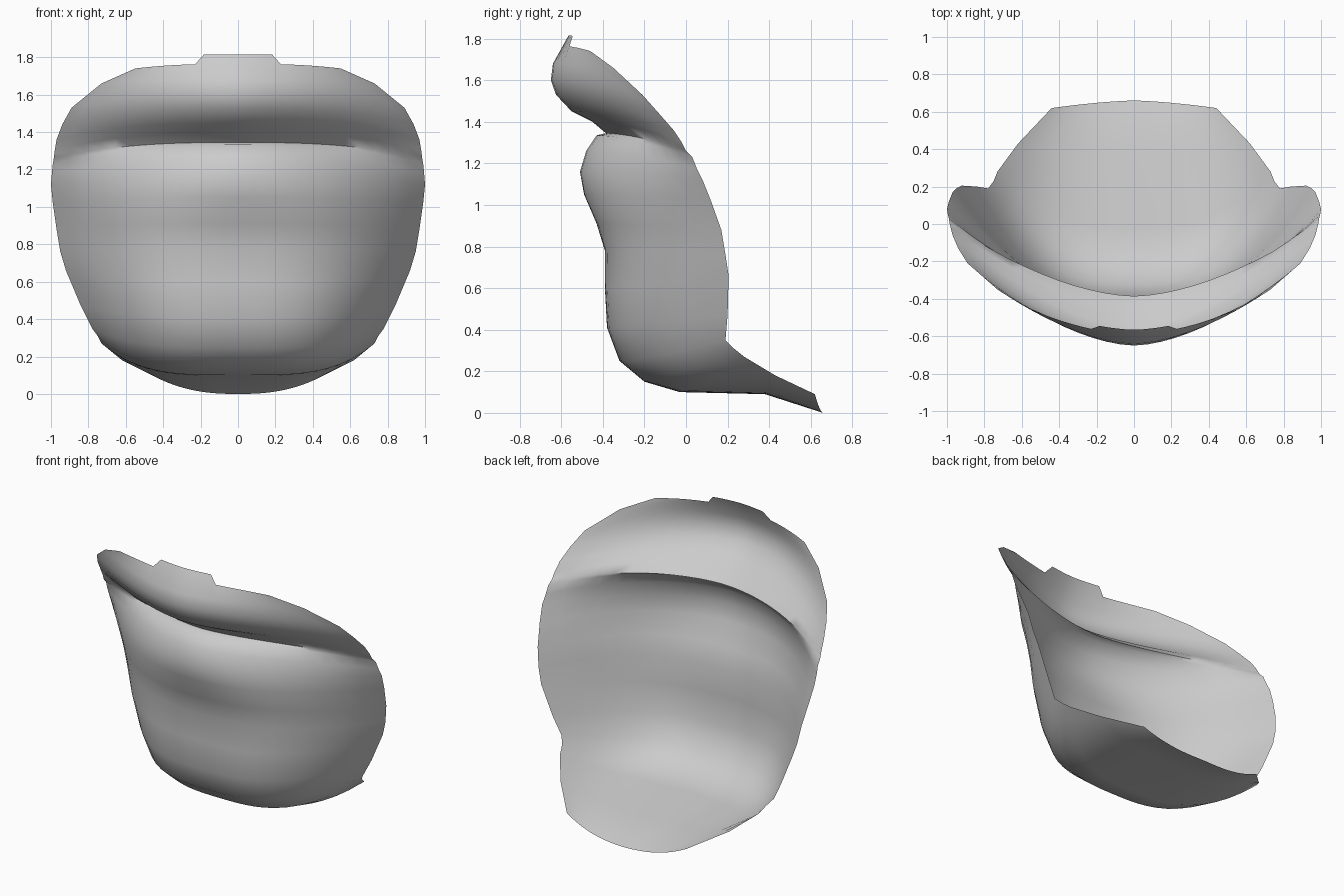
import bpy
import bmesh

cube = bpy.data.objects.get("Cube")
if cube:
    bpy.data.objects.remove(cube, do_unlink=True)

HALF_COLUMNS = 12

# Each row runs from the centre line to the side rim:
# centre y, centre z, rim x, rim y, rim z, fullness of the curve
upper_lip = [
    (-.59, 1.765, .55, -.46, 1.74, 1.7),
    (-.64, 1.68, .73, -.35, 1.66, 1.7),
    (-.65, 1.6, .89, -.21, 1.53, 1.7),
    (-.625, 1.53, .94, -.13, 1.44, 1.7),
    (-.55, 1.45, .97, -.06, 1.36, 1.7),
]
mouth_crease = [
    (-.45, 1.4, .98, -.02, 1.3, 1.7),
    (-.385, 1.345, .985, 0, 1.26, 1.7),
    (-.43, 1.335, .99, .03, 1.23, 1.7),
]
lower_lip = [
    (-.48, 1.26, .995, .05, 1.18, 1.8),
    (-.51, 1.16, 1, .08, 1.12, 1.9),
    (-.49, 1.05, .99, .12, 1.02, 2.2),
    (-.43, .91, .97, .17, .88, 2.5),
]
chin = [
    (-.39, .78, .95, .19, .76, 2.7),
    (-.39, .6, .92, .205, .66, 2.8),
    (-.38, .41, .84, .2, .47, 2.9),
    (-.32, .25, .78, .19, .35, 2.9),
]
jaw_underside = [
    (-.2, .15, .75, .23, .31, 2.9),
    (-.03, .1, .73, .28, .27, 2.7),
    (.38, .09, .62, .43, .18, 2),
    (.66, 0, .44, .62, .09, 1.5),
]


def lerp(start, end, amount):
    return start + (end - start) * amount


def section_point(row, t):
    """Point on a row, where t goes from the left rim to the right rim."""
    centre_y, centre_z, rim_x, rim_y, rim_z, fullness = row
    side = abs(t)
    return [rim_x * t,
            lerp(centre_y, rim_y, side ** fullness),
            lerp(centre_z, rim_z, side ** (fullness + 1))]


def loft(bm, rows):
    """Join neighbouring rows of points with quads."""
    for above, below in zip(rows, rows[1:]):
        for c in range(len(above) - 1):
            bm.faces.new((above[c], below[c], below[c + 1], above[c + 1]))


# Open shell with lips, chin and jaw
bm = bmesh.new()
grid = []
for row in upper_lip + mouth_crease + lower_lip + chin + jaw_underside:
    line = []
    for column in range(-HALF_COLUMNS, HALF_COLUMNS + 1):
        point = section_point(row, column / HALF_COLUMNS)
        # Raised tab in the middle of the top rim
        if row is upper_lip[0] and abs(point[0]) < .2:
            point[1] += .025
            point[2] += .05
        line.append(bm.verts.new(point))
    grid.append(line)
loft(bm, grid)

mesh = bpy.data.meshes.new("mouth_and_chin_shell")
bm.to_mesh(mesh)
bm.free()

shell = bpy.data.objects.new("mouth_and_chin_shell", mesh)
bpy.context.collection.objects.link(shell)

# Plain grey finish
grey = bpy.data.materials.new("plain_grey")
grey.use_nodes = True
colour = (.6, .6, .6, 1)
grey.diffuse_color = colour
for node in grey.node_tree.nodes:
    if node.type == "BSDF_PRINCIPLED":
        node.inputs["Base Color"].default_value = colour
mesh.materials.append(grey)

# Smooth surface with a sharp mouth line
bpy.ops.object.select_all(action="DESELECT")
shell.select_set(True)
bpy.context.view_layer.objects.active = shell
bpy.ops.object.shade_smooth_by_angle(angle=1)
